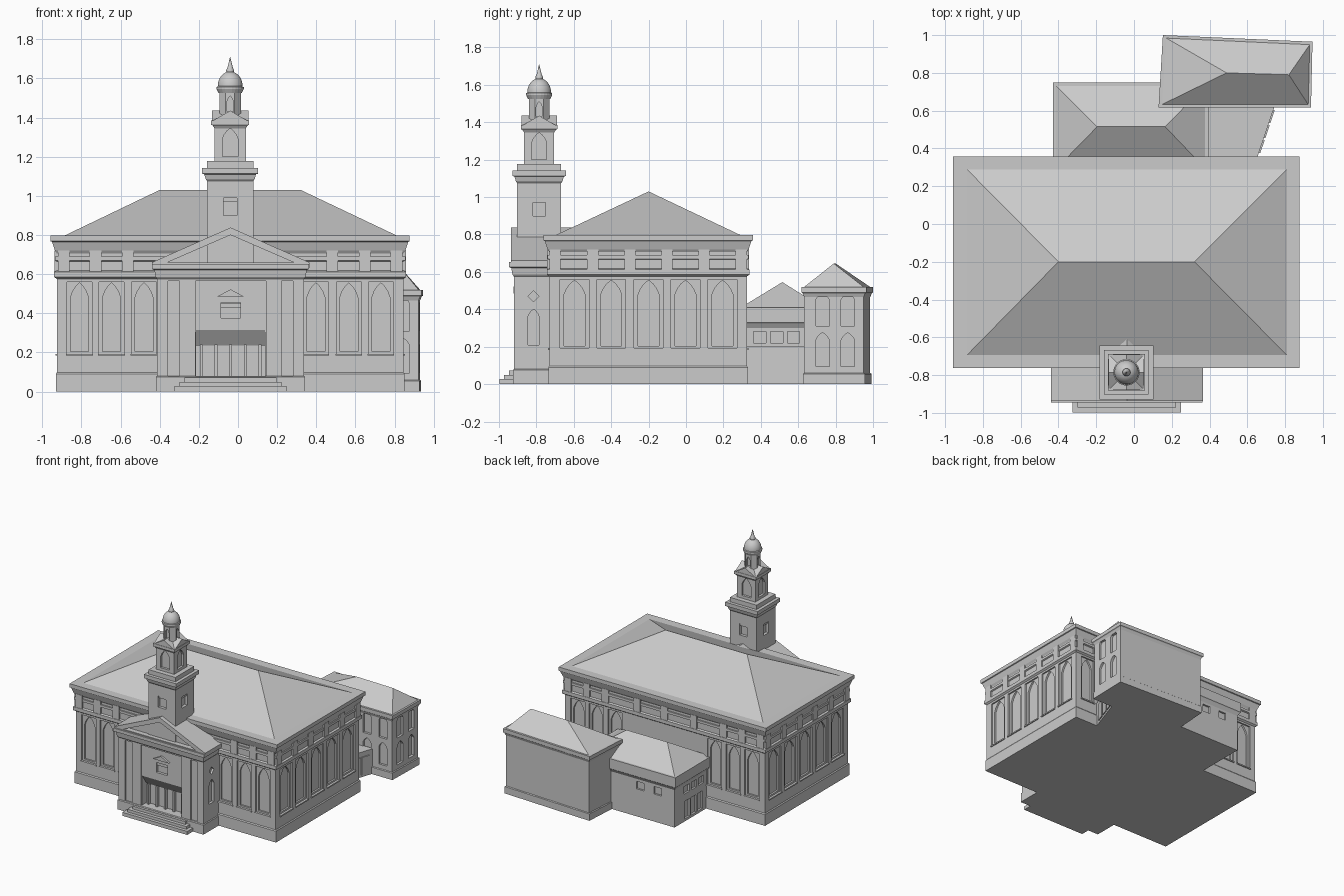
import bpy, bmesh, math

if "Cube" in bpy.data.objects:
    bpy.data.objects.remove(bpy.data.objects["Cube"])

stone = bpy.data.materials.new("pale_stone")
stone.diffuse_color = (0.6, 0.6, 0.6, 1)
stone.use_nodes = True
stone.node_tree.nodes["Principled BSDF"].inputs["Base Color"].default_value = stone.diffuse_color


def make(name, bm):
    bmesh.ops.remove_doubles(bm, verts=bm.verts, dist=1e-5)
    bmesh.ops.recalc_face_normals(bm, faces=bm.faces)
    me = bpy.data.meshes.new(name)
    bm.to_mesh(me)
    bm.free()
    me.materials.append(stone)
    ob = bpy.data.objects.new(name, me)
    bpy.context.collection.objects.link(ob)
    return ob


def add_loft(bm, rings):
    """Skin matching rings of points and cap both ends."""
    vs = [[bm.verts.new(p) for p in r] for r in rings]
    n = len(vs[0])
    for a, b in zip(vs, vs[1:]):
        for i in range(n):
            bm.faces.new((a[i], a[(i + 1) % n], b[(i + 1) % n], b[i]))
    bm.faces.new(vs[0])
    bm.faces.new(vs[-1])


def loft(name, rings):
    bm = bmesh.new()
    add_loft(bm, rings)
    bmesh.ops.dissolve_degenerate(bm, dist=1e-5, edges=bm.edges)
    return make(name, bm)


def rect(x0, x1, y0, y1, z, o=0.0):
    return [(x0 - o, y0 - o, z), (x1 + o, y0 - o, z), (x1 + o, y1 + o, z), (x0 - o, y1 + o, z)]


def stack(name, area, steps):
    """Rectangular moulding: steps are (height, overhang)."""
    return loft(name, [rect(*area, z, o) for z, o in steps])


def square(name, half, z0, z1):
    return stack(name, TOWER, [(z0, half), (z1, half)])


def at(side, plane, u, z, d):
    return {"F": (u, plane - d, z), "B": (u, plane + d, z),
            "R": (plane + d, u, z), "L": (plane - d, u, z)}[side]


def panels(name, items):
    """Prisms standing on walls: (outline, side, plane, inner, outer)."""
    bm = bmesh.new()
    for pts, side, plane, d0, d1 in items:
        add_loft(bm, [[at(side, plane, u, z, d) for u, z in pts] for d in (d0, d1)])
    return make(name, bm)


def cut(ob, items):
    c = panels("cutter", items)
    m = ob.modifiers.new("cut", "BOOLEAN")
    m.operation, m.solver, m.object = "DIFFERENCE", "EXACT", c
    bpy.context.view_layer.objects.active = ob
    bpy.ops.object.modifier_apply(modifier=m.name)
    bpy.data.objects.remove(c)


def oblong(c, w, z0, z1):
    return [(c - w, z0), (c + w, z0), (c + w, z1), (c - w, z1)]


def arch(c, w, z0, zs, zt):
    h = zt - zs
    return [(c - w, z0), (c + w, z0), (c + w, zs), (c + .75 * w, zs + .42 * h), (c + .4 * w, zs + .76 * h),
            (c, zt), (c - .4 * w, zs + .76 * h), (c - .75 * w, zs + .42 * h), (c - w, zs)]


# Main hall walls with recessed bays and pointed windows
HALL = (-.925, .845, -.73, .325)
hall = stack("hall_walls", HALL, [(0, 0), (.74, 0)])
bays = [(s, p, c, .064) for s, p in (("F", -.73), ("B", .325)) for c in (-.81, -.646, -.48, .398, .566, .73)]
bays += [(s, p, c, .077) for s, p in (("R", .845), ("L", -.925)) for c in (-.596, -.4, -.2, -.003, .195)]
cut(hall, [(oblong(c, w, .19, .56), s, p, -.012, .05) for s, p, c, w in bays])
cut(hall, [(arch(c, w * .72, .205, .48, .555), s, p, -.026, .05) for s, p, c, w in bays])
panels("bay_sills", [(oblong(c, w + .004, .183, .193), s, p, -.01, .008) for s, p, c, w in bays])
stack("hall_plinth", HALL, [(0, .006), (.09, .006), (.098, 0)])
stack("lower_frieze_band", HALL, [(.575, 0), (.585, .014), (.612, .014), (.618, 0)])
stack("upper_frieze_band", HALL, [(.665, 0), (.67, .01), (.69, .01), (.69, 0)])
blocks = []
for s, p, cs, w in (("F", -.73, (-.89, -.728, -.563, .482, .648, .81), .03),
                    ("B", .325, (-.89, -.728, -.563, -.3, -.04, .2, .482, .648, .81), .03),
                    ("R", .845, (-.70, -.498, -.3, -.102, .096, .295), .03),
                    ("L", -.925, (-.70, -.498, -.3, -.102, .096, .295), .03)):
    blocks += [(oblong(c, w, .61, .72), s, p, -.01, .012) for c in cs]
panels("frieze_blocks", blocks)
stack("hall_cornice", HALL, [(.705, 0), (.72, .01), (.765, .025), (.768, .032), (.798, .032)])
loft("hall_roof", [rect(-.89, .815, -.70, .295, .795), rect(-.40, .32, -.20, -.20, 1.03)])

# Entrance porch
PORCH = (-.413, .337, -.92, -.70)
porch = stack("porch_walls", PORCH, [(0, 0), (.6, 0)])
MID = -.038
cut(porch, [(oblong(MID, .32, -.1, .565), "F", -.92, -.014, .05)] +
    [(arch(-.815, .03, .21, .36, .40), s, p, -.02, .05) for s, p in (("R", .337), ("L", -.413))] +
    [([(-.845, .47), (-.815, .44), (-.785, .47), (-.815, .50)], s, p, -.015, .05)
     for s, p in (("R", .337), ("L", -.413))])
cut(porch, [(oblong(MID, .177, .075, .315), "F", -.92, -.09, .05),
            (oblong(MID, .05, .375, .455), "F", -.92, -.035, .05)])
panels("porch_pilasters", [(oblong(MID + k * .22, .04, 0, .565), "F", -.92, -.02, -.004) for k in (-1, 1)])
stack("porch_plinth", PORCH, [(0, .006), (.075, .006), (.08, 0)])
panels("entrance_doors", [(oblong(MID + k * .075, .032, .075, .235), "F", -.92, -.095, -.075)
                          for k in (-1.5, -.5, .5, 1.5)])
panels("entrance_columns", [(oblong(MID + k * .075, .007, .075, .24), "F", -.92, -.08, -.05) for k in (-2, -1, 0, 1, 2)])
loft("entrance_lintel", [[(x, -.905, .315), (x, -.85, .235), (x, -.83, .235), (x, -.83, .315)]
                         for x in (MID - .177, MID + .177)])
panels("window_hood", [([(MID - .07, .485), (MID + .07, .485), (MID, .522)], "F", -.92, -.02, .002)])
panels("window_ledge", [(oblong(MID, .055, .43, .45), "F", -.92, -.04, -.024)])
stack("porch_cornice", PORCH, [(.575, 0), (.585, .008), (.62, .014), (.626, .026), (.652, .026)])
gable = panels("porch_gable", [([(-.44, .632), (.364, .632), (.364, .66), (MID, .838), (-.44, .66)],
                                "F", -.92, -.32, .016)])
cut(gable, [([(-.36, .66), (.284, .66), (MID, .80)], "F", -.92, -.025, .05)])
for i in range(3):
    o = .026 * i
    stack("step_%d" % (i + 1), (-.325 + o, .249 - o, -.998 + o, -.9), [(0, 0), (.028 + .022 * i, 0)])

# Clock-style square tower with stepped cornice
TX, TY = -.04, -.785
TOWER = (TX, TX, TY, TY)
FACES = (("F", TY, TX), ("B", TY, TX), ("R", TX, TY), ("L", TX, TY))
shaft = square("tower_shaft", .118, .6, 1.1)
cut(shaft, [(oblong(c, .034, .90, .99), s, p, .095, .2) for s, p, c in FACES])
panels("tower_window_heads", [(oblong(c, .034, .972, .99), s, p, .09, .11) for s, p, c in FACES])
stack("tower_cornice", TOWER, [(1.075, .118), (1.085, .125), (1.11, .132), (1.113, .143), (1.143, .143),
                               (1.143, .118), (1.178, .118)])
belfry = square("belfry", .08, 1.17, 1.37)
cut(belfry, [(arch(c, .04, 1.20, 1.29, 1.345), s, p, .062, .2) for s, p, c in FACES])
stack("belfry_cornice", TOWER, [(1.345, .08), (1.36, .09), (1.363, .097), (1.386, .097)])
panels("belfry_gables", [([(c - .095, 1.38), (c + .095, 1.38), (c, 1.435)], s, p, -.094, .094)
                         for s, p, c in (FACES[0], FACES[2])])


def lathe(name, profile, n, smooth=False):
    rings = [[(TX + r * math.cos(2 * math.pi * (i + .5) / n), TY + r * math.sin(2 * math.pi * (i + .5) / n), z)
              for i in range(n)] for r, z in profile]
    ob = loft(name, rings)
    if smooth:
        bpy.ops.object.select_all(action="DESELECT")
        ob.select_set(True)
        bpy.context.view_layer.objects.active = ob
        bpy.ops.object.shade_smooth_by_angle(angle=math.radians(35))
    return ob


# Octagonal lantern, dome and spire
lantern = lathe("lantern", [(.06, 1.39), (.06, 1.545)], 8)
cut(lantern, [(arch(c, .016, 1.43, 1.48, 1.51), s, p, .04, .1) for s, p, c in FACES])
lathe("lantern_cornice", [(.06, 1.525), (.07, 1.545), (.07, 1.556), (.06, 1.56)], 24)
lathe("dome", [(.064 * math.cos(a), 1.56 + .075 * math.sin(a)) for a in [math.radians(8 * i) for i in range(11)]],
      24, True)
lathe("spire", [(.012, 1.62), (.021, 1.635), (.021, 1.642), (.014, 1.655), (.001, 1.708)], 16, True)

# Low rear annex with hip roof
ANNEX = (-.41, .375, .3, .73)
annex = stack("annex_walls", ANNEX, [(0, 0), (.33, 0)])
cut(annex, [(oblong(c, .033, .22, .28), s, p, -.015, .05)
            for s, p in (("L", -.41), ("R", .375)) for c in (.395, .485, .575)] +
    [(oblong(c, .033, .22, .28), "B", .73, -.015, .05) for c in (-.26, -.105)] +
    [(oblong(c, .033, .02, .16), "L", -.41, -.015, .05) for c in (.41, .49, .57)])
stack("annex_cornice", ANNEX, [(.30, 0), (.325, .015), (.33, .02), (.41, .02)])
loft("annex_roof", [rect(-.415, .38, .29, .735, .408), rect(-.195, .165, .515, .515, .545)])

# Linking passage with slanted end and doors
loft("link_passage", [[(.36, .3, z), (.635, .3, z), (.75, .64, z), (.36, .64, z)] for z in (0, .2)])
doors = bmesh.new()
for c in (.41, .49, .57):
    ends = [(.635 + (y - .3) * .338, y) for y in (c - .034, c + .034)]
    add_loft(doors, [[(x + d, y, z) for x, y in ends for z in ((.02, .16) if y < c else (.16, .02))]
                     for d in (-.01, .008)])
make("passage_doors", doors)

# Rear wing, with its slightly skewed back wall


def wing(z, o=0.0):
    return [(.145 - o, .632 - o, z), (.922 + o, .632 - o, z), (.93 + o, .95 + o, z), (.168 - o, .985 + o, z)]


walls = loft("wing_walls", [wing(0), wing(.49)])
rows = ((.095, .235, .275), (.31, .45, .485))
cut(walls, [(arch(c, .036, *r), s, p, d, .05) for r in rows
            for s, p, c, d in (("R", .925, .73, -.018), ("R", .925, .865, -.018),
                               ("F", .632, .70, -.018), ("F", .632, .84, -.018))])
loft("wing_plinth", [wing(0, .006), wing(.055, .006), wing(.06, 0)])
loft("wing_cornice", [wing(.465), wing(.485, .008), wing(.49, .015), wing(.52, .015)])
loft("wing_roof", [wing(.518, .002), [(.49, .80, .645), (.82, .79, .645), (.82, .79, .645), (.49, .80, .645)]])
